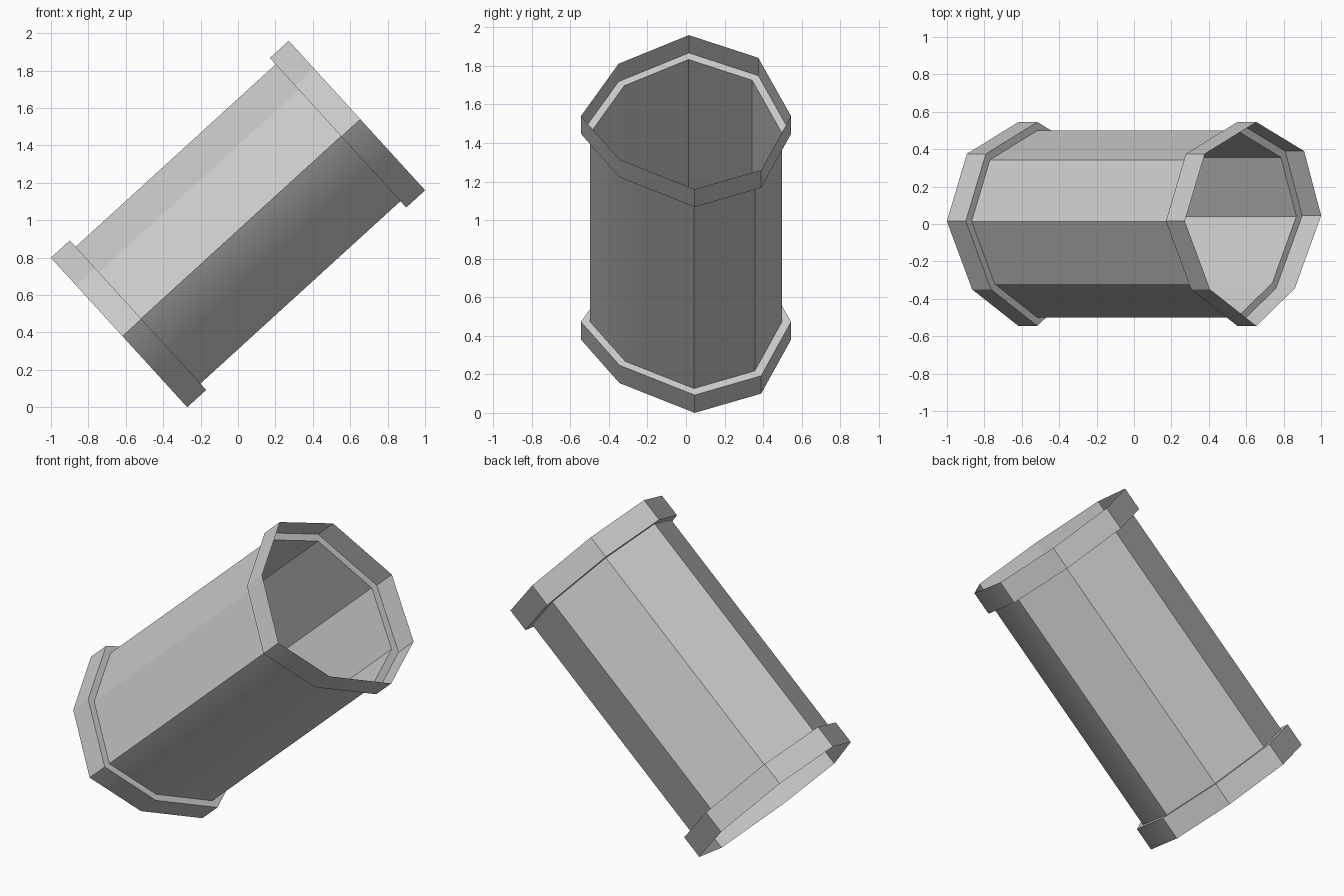
import bpy, bmesh, math
from mathutils import Vector

if "Cube" in bpy.data.objects:
    bpy.data.objects.remove(bpy.data.objects["Cube"])

# Tilted axis of the pipe and the across direction in the xz plane
low, high = Vector((-0.636, 0, 0.4)), Vector((0.636, 0, 1.56))
axis = (high - low).normalized()
across = Vector((-axis.z, 0, axis.x))
length = (high - low).length
COLLAR, TUBE_SCALE = 0.137, 0.915

# Slightly irregular eight-sided cross-section (y, across)
section = [(0.015, 0.541), (0.375, 0.382), (0.545, -0.027), (0.39, -0.406),
           (0.045, -0.541), (-0.345, -0.332), (-0.545, -0.027), (-0.35, 0.34)]


def shell(name, rings):
    """Open thin sheet through scaled copies of the section: (distance, scale)."""
    bm = bmesh.new()
    loops = []
    for d, s in rings:
        loops.append([bm.verts.new(low + axis * d + across * (u * s) + Vector((0, y * s, 0)))
                      for y, u in section])
    n = len(section)
    for a, b in zip(loops, loops[1:]):
        for i in range(n):
            j = (i + 1) % n
            bm.faces.new((a[i], b[i], b[j], a[j]))
    bm.normal_update()
    bm.faces.ensure_lookup_table()
    # Outer walls must face away from the axis
    f = bm.faces[0] if rings[0][1] == rings[1][1] else bm.faces[n]
    c = f.calc_center_median() - low
    if f.normal.dot(c - axis * c.dot(axis)) < 0:
        bmesh.ops.reverse_faces(bm, faces=bm.faces[:])
    mesh = bpy.data.meshes.new(name)
    bm.to_mesh(mesh)
    bm.free()
    obj = bpy.data.objects.new(name, mesh)
    bpy.context.collection.objects.link(obj)
    bpy.ops.object.select_all(action='DESELECT')
    obj.select_set(True)
    bpy.context.view_layer.objects.active = obj
    bpy.ops.object.shade_smooth_by_angle(angle=math.radians(30))


# Main tube between the two collars
shell("tube", [(COLLAR, TUBE_SCALE), (length - COLLAR, TUBE_SCALE)])
# Wider end collars, each with a step down to the tube
shell("lower_collar", [(0, 1), (COLLAR, 1), (COLLAR, TUBE_SCALE)])
shell("upper_collar", [(length - COLLAR, TUBE_SCALE), (length - COLLAR, 1), (length, 1)])
